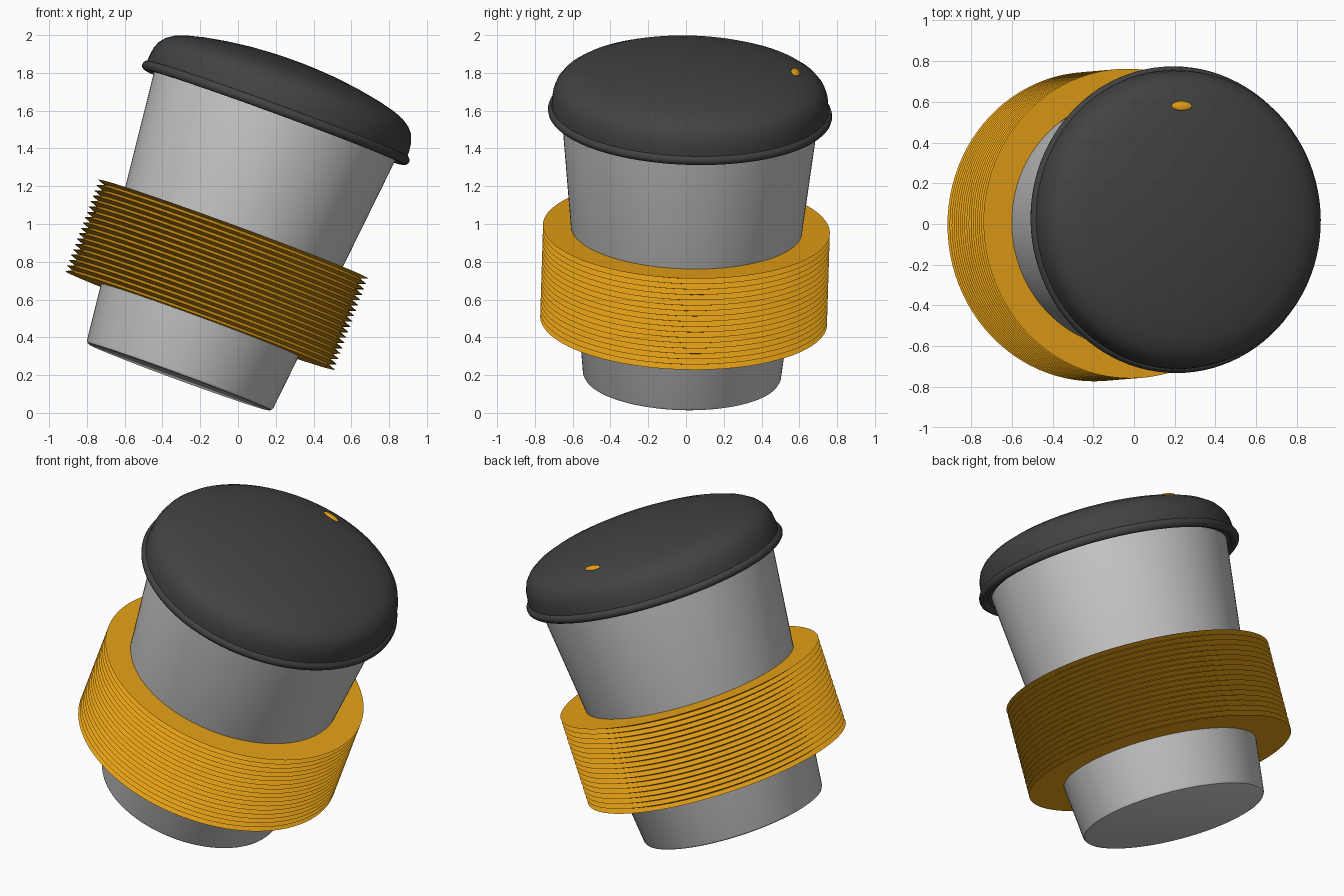
import bpy, bmesh, math
from mathutils import Matrix, Vector

if "Cube" in bpy.data.objects:
    bpy.data.objects.remove(bpy.data.objects["Cube"])

# Tilted cup frame: local z runs up the cup from the centre of its base
axis = Vector((0.512, 0.043, 1.398)).normalized()
tilt = Vector((0, 0, 1)).rotation_difference(axis).to_matrix().to_4x4()
FRAME = Matrix.Translation((-0.3125, -0.022, 0.188)) @ tilt


def material(name, color):
    m = bpy.data.materials.new(name)
    m.diffuse_color = color
    m.use_nodes = True
    m.node_tree.nodes["Principled BSDF"].inputs["Base Color"].default_value = m.diffuse_color
    return m


def finish(obj, mat, angle=30):
    obj.matrix_world = FRAME @ obj.matrix_world
    if mat:
        obj.data.materials.append(mat)
    bpy.ops.object.select_all(action='DESELECT')
    obj.select_set(True)
    bpy.context.view_layer.objects.active = obj
    bpy.ops.object.shade_smooth_by_angle(angle=math.radians(angle))


def lathe(name, profile, mat=None, closed=False, n=96, angle=30):
    """Spin (radius, height) points around local z."""
    bm = bmesh.new()
    rings = []
    for r, z in profile:
        if r == 0:
            rings.append([bm.verts.new((0, 0, z))] * n)
        else:
            rings.append([bm.verts.new((r * math.cos(2 * math.pi * i / n),
                                        r * math.sin(2 * math.pi * i / n), z)) for i in range(n)])
    pairs = list(zip(rings, rings[1:]))
    if closed:
        pairs.append((rings[-1], rings[0]))
    for a, b in pairs:
        for i in range(n):
            j = (i + 1) % n
            bm.faces.new(dict.fromkeys((a[i], a[j], b[j], b[i])))
    bmesh.ops.recalc_face_normals(bm, faces=bm.faces)
    mesh = bpy.data.meshes.new(name)
    bm.to_mesh(mesh)
    bm.free()
    obj = bpy.data.objects.new(name, mesh)
    bpy.context.collection.objects.link(obj)
    finish(obj, mat, angle)
    return obj


gold = material("gold", (0.8, 0.36, 0.008, 1))
dark = material("dark_grey", (0.055, 0.055, 0.055, 1))

# Tapered cup body with a softened base edge
lathe("cup_body", [(0, 0), (0.505, 0), (0.518, 0.005), (0.525, 0.018),
                   (0.682, 1.49), (0.66, 1.5), (0, 1.5)])

# Ribbed grip sleeve: flat ends, stacked V-shaped ribs outside
RIBS, Z0, Z1 = 17, 0.322, 0.836
step = (Z1 - Z0) / RIBS
ribs = [(0.50, Z0)]
for k in range(RIBS):
    ribs += [(0.76, Z0 + k * step), (0.72, Z0 + (k + 0.5) * step)]
ribs += [(0.76, Z1), (0.58, Z1)]
lathe("grip_sleeve", ribs, gold, closed=True)

# Domed lid
lathe("lid", [(0.66, 1.485), (0.735, 1.485), (0.733, 1.54), (0.727, 1.59), (0.712, 1.63),
              (0.685, 1.663), (0.645, 1.69), (0.59, 1.712), (0.5, 1.735), (0.38, 1.757),
              (0.25, 1.774), (0.12, 1.783), (0, 1.786)], dark, angle=40)

# Rolled lip around the lid
bpy.ops.mesh.primitive_torus_add(major_radius=0.727, minor_radius=0.026, location=(0, 0, 1.492),
                                 major_segments=96, minor_segments=12)
lip = bpy.context.object
lip.name = "lid_lip"
bpy.context.view_layer.update()
finish(lip, dark)

# Small oval sip hole marker lying on the dome
bpy.ops.mesh.primitive_uv_sphere_add(segments=32, ring_count=16, radius=1)
hole = bpy.context.object
hole.name = "sip_hole"
hole.matrix_world = (Matrix.Translation((-0.045, 0.552, 1.722)) @ Matrix.Rotation(-0.24, 4, 'X')
                     @ Matrix.Diagonal((0.052, 0.024, 0.012, 1)))
finish(hole, gold)
